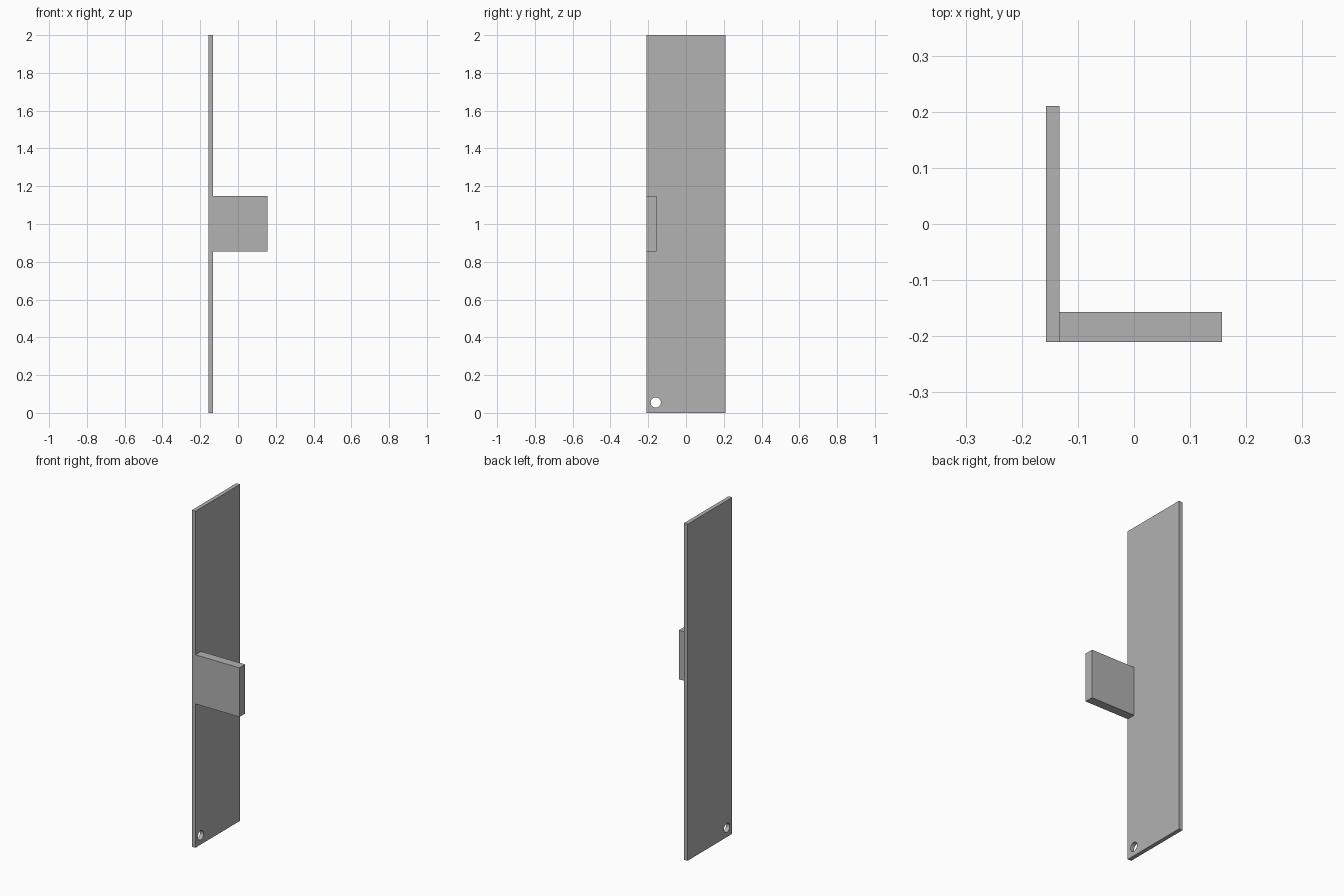
import bpy
import math

cube = bpy.data.objects.get("Cube")
if cube:
    bpy.data.objects.remove(cube, do_unlink=True)

# Single plain grey finish
GREY = (0.445, 0.445, 0.445, 1.0)
grey = bpy.data.materials.new("plain_grey")
grey.use_nodes = True
grey.diffuse_color = GREY
grey.node_tree.nodes["Principled BSDF"].inputs["Base Color"].default_value = GREY


def box(name, low, high):
    """Axis-aligned box between two corners."""
    centre = [(a + b) / 2 for a, b in zip(low, high)]
    bpy.ops.mesh.primitive_cube_add(size=1, location=centre)
    obj = bpy.context.object
    obj.name = name
    obj.scale = [b - a for a, b in zip(low, high)]
    bpy.ops.object.transform_apply(location=True, rotation=False, scale=True)
    obj.data.materials.append(grey)
    return obj


def combine(target, tool, operation):
    """Apply a boolean to the target and discard the tool."""
    tool.hide_render = True
    mod = target.modifiers.new(operation.lower(), "BOOLEAN")
    mod.operation = operation
    mod.solver = "EXACT"
    mod.object = tool
    bpy.context.view_layer.objects.active = target
    bpy.ops.object.modifier_apply(modifier=mod.name)
    bpy.data.objects.remove(tool, do_unlink=True)


# Tall thin plate with a side tab flush with its front edge
plate = box("tabbed_plate", (-0.157, -0.21, 0), (-0.133, 0.21, 2))
tab = box("side_tab", (-0.145, -0.21, 0.855), (0.157, -0.157, 1.147))
combine(plate, tab, "UNION")

# Round mounting hole in the lower front corner
bpy.ops.mesh.primitive_cylinder_add(
    vertices=32, radius=0.027, depth=0.1,
    location=(-0.145, -0.16, 0.055), rotation=(0, math.pi / 2, 0))
drill = bpy.context.object
drill.name = "hole_cutter"
drill.data.materials.append(grey)
combine(plate, drill, "DIFFERENCE")

# Smooth only the hole wall
bpy.ops.object.select_all(action="DESELECT")
plate.select_set(True)
bpy.context.view_layer.objects.active = plate
bpy.ops.object.shade_smooth_by_angle(angle=math.radians(30))
